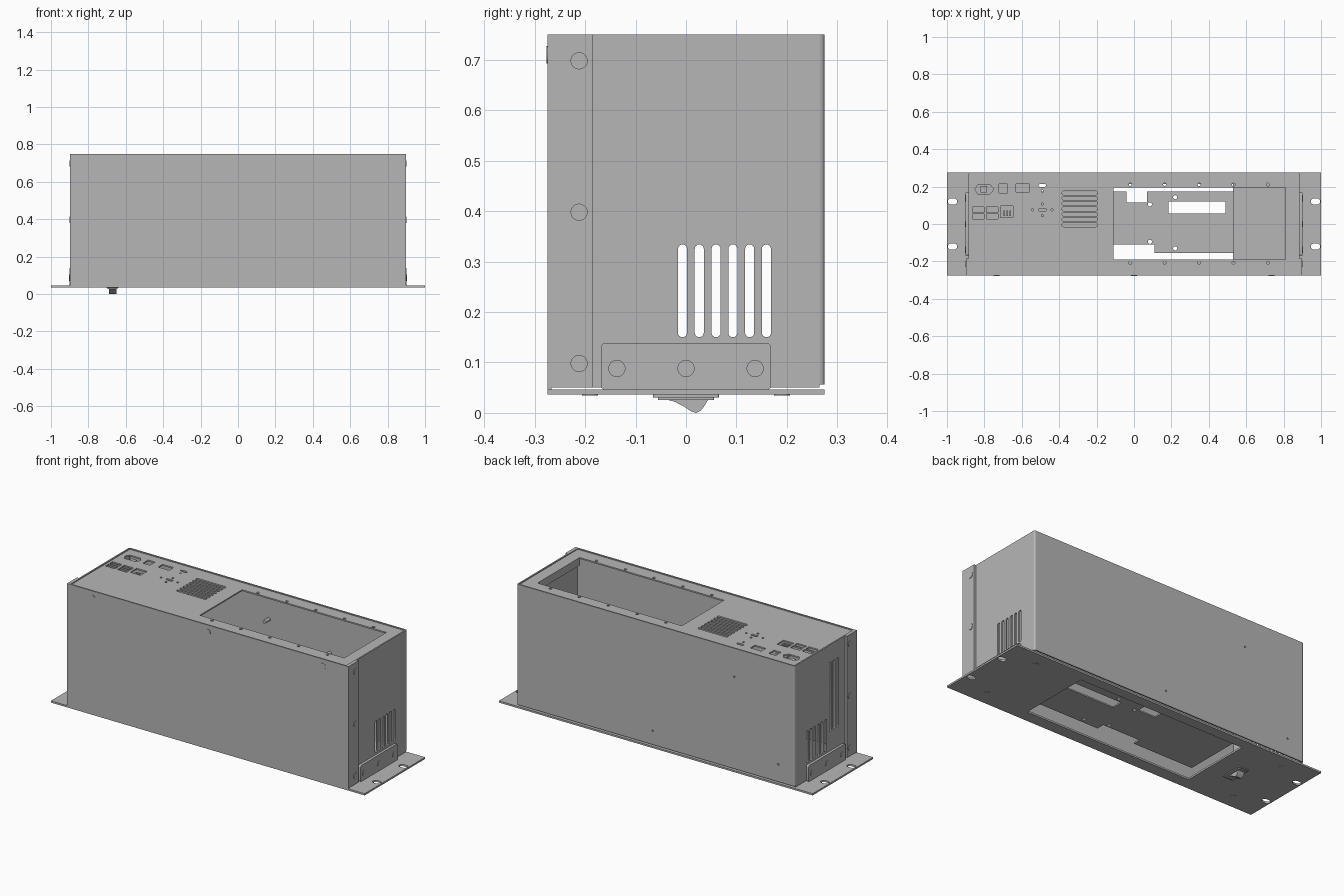
import bpy, bmesh
from math import cos, sin, pi
from mathutils import Matrix

cube = bpy.data.objects.get("Cube")
if cube:
    bpy.data.objects.remove(cube)

grey = bpy.data.materials.new("sheet_metal_grey")
grey.use_nodes = True
grey.diffuse_color = (0.47, 0.47, 0.47, 1)
grey.node_tree.nodes["Principled BSDF"].inputs["Base Color"].default_value = grey.diffuse_color

# Plane axes of a panel: its normal runs along x, y or z
AXES = {
    "x": Matrix(((0, 0, 1), (1, 0, 0), (0, 1, 0))),
    "y": Matrix(((1, 0, 0), (0, 0, -1), (0, 1, 0))),
    "z": Matrix.Identity(3),
}


def rounded(cx, cy, w, h, r=0.0, n=5):
    """Rectangle outline with optional rounded corners."""
    if r == 0:
        return [(cx + a * w / 2, cy + b * h / 2) for a, b in ((-1, -1), (1, -1), (1, 1), (-1, 1))]
    pts = []
    for k, (a, b) in enumerate(((1, 1), (-1, 1), (-1, -1), (1, -1))):
        for i in range(n):
            t = (k + i / (n - 1)) * pi / 2
            pts.append((cx + a * (w / 2 - r) + r * cos(t), cy + b * (h / 2 - r) + r * sin(t)))
    return pts


def span(x0, x1, y0, y1, r=0.0):
    return rounded((x0 + x1) / 2, (y0 + y1) / 2, x1 - x0, y1 - y0, r)


def slot(cx, cy, w, h):
    return rounded(cx, cy, w, h, min(w, h) * 0.499)


def hole(cx, cy, r):
    return [(cx + r * cos(i * pi / 10), cy + r * sin(i * pi / 10)) for i in range(20)]


def panel(name, axis, lo, hi, outline, holes=()):
    """Flat sheet between lo and hi along its axis, with cutouts."""
    curve = bpy.data.curves.new(name, "CURVE")
    curve.dimensions = "2D"
    curve.fill_mode = "BOTH"
    curve.extrude = (hi - lo) / 2
    for pts in (outline, *holes):
        s = curve.splines.new("POLY")
        s.points.add(len(pts) - 1)
        for p, (u, v) in zip(s.points, pts):
            p.co = (u, v, 0, 1)
        s.use_cyclic_u = True
    tmp = bpy.data.objects.new(name + "_outline", curve)
    bpy.context.scene.collection.objects.link(tmp)
    deps = bpy.context.evaluated_depsgraph_get()
    mesh = bpy.data.meshes.new_from_object(tmp.evaluated_get(deps))
    bpy.data.objects.remove(tmp)
    frame = AXES[axis]
    shift = frame @ Matrix.Translation((0, 0, 0)).to_3x3().col[2] * (lo + hi) / 2
    if axis == "y":
        shift = -shift
    mesh.transform(Matrix.Translation(shift) @ frame.to_4x4())
    bm = bmesh.new()
    bm.from_mesh(mesh)
    bmesh.ops.remove_doubles(bm, verts=bm.verts, dist=0.00002)
    bmesh.ops.recalc_face_normals(bm, faces=bm.faces)
    bm.to_mesh(mesh)
    bm.free()
    mesh.name = name
    mesh.materials.clear()
    mesh.materials.append(grey)
    obj = bpy.data.objects.new(name, mesh)
    bpy.context.scene.collection.objects.link(obj)
    return obj


# Mounting base with a large window and oval fixing holes
base_holes = [span(-0.53, 0.53, -0.205, 0.215)]
base_holes += [slot(sx * 0.97, sy * 0.12, 0.05, 0.034) for sx in (-1, 1) for sy in (-1, 1)]
panel("base_plate", "z", 0.036, 0.046, span(-1, 1, -0.275, 0.275), base_holes)
for sx in (-1, 1):
    for sy in (-1, 1):
        panel("base_screw", "z", 0.034, 0.037, hole(sx * 0.81, sy * 0.19, 0.016))

# Inner plate with stepped edges, above the base window
plate = [(-0.51, -0.155), (-0.13, -0.155), (-0.13, -0.11), (0.11, -0.11), (0.11, -0.155),
         (0.535, -0.155), (0.535, 0.175), (0.07, 0.175), (0.07, 0.115), (-0.04, 0.115),
         (-0.04, 0.175), (-0.51, 0.175)]
plate_holes = [span(0.185, 0.49, 0.055, 0.12)]
plate_holes += [hole(x, y, 0.011) for x, y in ((0.22, 0.143), (0.22, -0.13), (0.085, 0.105), (0.085, -0.095))]
panel("inner_plate", "z", 0.074, 0.082, plate, plate_holes)

# Front cover with screws and side flanges
panel("front_cover", "y", -0.275, -0.267, span(-0.897, 0.897, 0.046, 0.75))
for x in (-0.735, 0, 0.735):
    panel("front_screw", "y", -0.277, -0.274, hole(x, 0.71, 0.017))

# Back wall with small rivet holes and studs on the inside
rivets = [(0.02, 0.135), (-0.5, 0.585), (-0.78, 0.155)]
panel("back_wall", "y", 0.267, 0.275, span(-0.875, 0.875, 0.056, 0.75),
      [hole(x, z, 0.005) for x, z in rivets])
for x, z in ((0.4, 0.49), (0.01, 0.58)):
    panel("back_stud", "y", 0.225, 0.268, hole(x, z, 0.01))

# Side walls, flanges, brackets and rounded back corners
short_vents = [slot(-0.007 + i * 0.0333, 0.242, 0.018, 0.184) for i in range(6)]
tall_vents = [slot(-0.05 - i * 0.0333, 0.45, 0.018, 0.4) for i in range(3)]
for sx, side in ((-1, "left_end"), (1, "right_end")):
    def layer(name, a, b, outline, holes=()):
        lo, hi = sorted((sx * a, sx * b))
        return panel(side + "_" + name, "x", lo, hi, outline, holes)

    vents = short_vents + (tall_vents if sx < 0 else [])
    layer("wall", 0.877, 0.885, span(-0.268, 0.265, 0.05, 0.75), vents)
    layer("flange", 0.885, 0.897, span(-0.27, -0.185, 0.05, 0.75))
    layer("bracket", 0.885, 0.9, span(-0.168, 0.168, 0.045, 0.139, 0.008))
    for z in (0.098, 0.398, 0.698):
        layer("flange_screw", 0.896, 0.9, hole(-0.212, z, 0.017))
    for y in (-0.137, 0, 0.137):
        layer("bracket_screw", 0.899, 0.903, hole(y, 0.088, 0.017))
    arc = [(cos(i * pi / 10), sin(i * pi / 10)) for i in range(6)]
    corner = [(sx * (0.875 + 0.01 * c), 0.265 + 0.01 * s) for c, s in arc]
    corner += [(sx * (0.875 + 0.002 * c), 0.265 + 0.002 * s) for c, s in reversed(arc)]
    panel(side + "_back_corner", "z", 0.056, 0.75, corner)

# Top panel: window, vents, connector openings and fixing holes
d_port = [(-0.85, 0.185), (-0.835, 0.21), (-0.77, 0.21), (-0.75, 0.185), (-0.77, 0.16), (-0.835, 0.16)]
top_holes = [span(-0.11, 0.81, -0.19, 0.195), d_port]
top_holes += [slot(-0.29, -0.005 + i * 0.0285, 0.19, 0.02) for i in range(7)]
top_holes += [rounded(x, y, 0.06, 0.028) for x in (-0.833, -0.758) for y in (0.04, 0.076)]
top_holes += [rounded(-0.7, 0.19, 0.045, 0.048), rounded(-0.595, 0.193, 0.07, 0.042),
              rounded(-0.68, 0.066, 0.066, 0.06)]
top_holes += [slot(-0.49, 0.206, 0.042, 0.014), slot(-0.49, 0.076, 0.042, 0.016)]
top_holes += [hole(x, y, 0.006) for x, y in
              ((-0.49, 0.176), (-0.543, 0.076), (-0.438, 0.076), (-0.49, 0.107), (-0.49, 0.045))]
top_holes += [hole(-0.02 + i * 0.184, y, 0.008) for i in range(5) for y in (-0.207, 0.211)]
panel("top_panel", "z", 0.737, 0.745, span(-0.878, 0.878, -0.268, 0.268), top_holes)

# Folded rim along the end of the window
panel("window_end_lip", "x", 0.81, 0.816, span(-0.19, 0.195, 0.7, 0.738))

# Connector bodies seated in the top openings
panel("power_inlet_body", "z", 0.70, 0.732, span(-0.82, -0.785, 0.168, 0.202))
for x in (-0.695, -0.678, -0.661):
    panel("socket_pin", "z", 0.69, 0.737, rounded(x, 0.058, 0.008, 0.03))
panel("socket_floor", "z", 0.685, 0.695, rounded(-0.68, 0.066, 0.075, 0.07))

# Rocker switch below the base
panel("switch_frame_upper", "z", 0.031, 0.037, rounded(-0.67, 0, 0.064, 0.13, 0.004))
panel("switch_frame_lower", "z", 0.026, 0.031, rounded(-0.67, 0, 0.054, 0.112, 0.004))
rocker = [(-0.045, 0.028), (-0.022, 0.022), (-0.003, 0.012), (0.01, 0.003), (0.02, 0),
          (0.03, 0.005), (0.038, 0.016), (0.045, 0.028)]
panel("switch_rocker", "x", -0.69, -0.65, rocker)

# Smooth the round edges, keep folds sharp
bpy.ops.object.select_all(action="DESELECT")
for obj in bpy.context.scene.objects:
    if obj.type == "MESH" and grey.name in obj.data.materials:
        obj.select_set(True)
        bpy.context.view_layer.objects.active = obj
bpy.ops.object.shade_smooth_by_angle()
